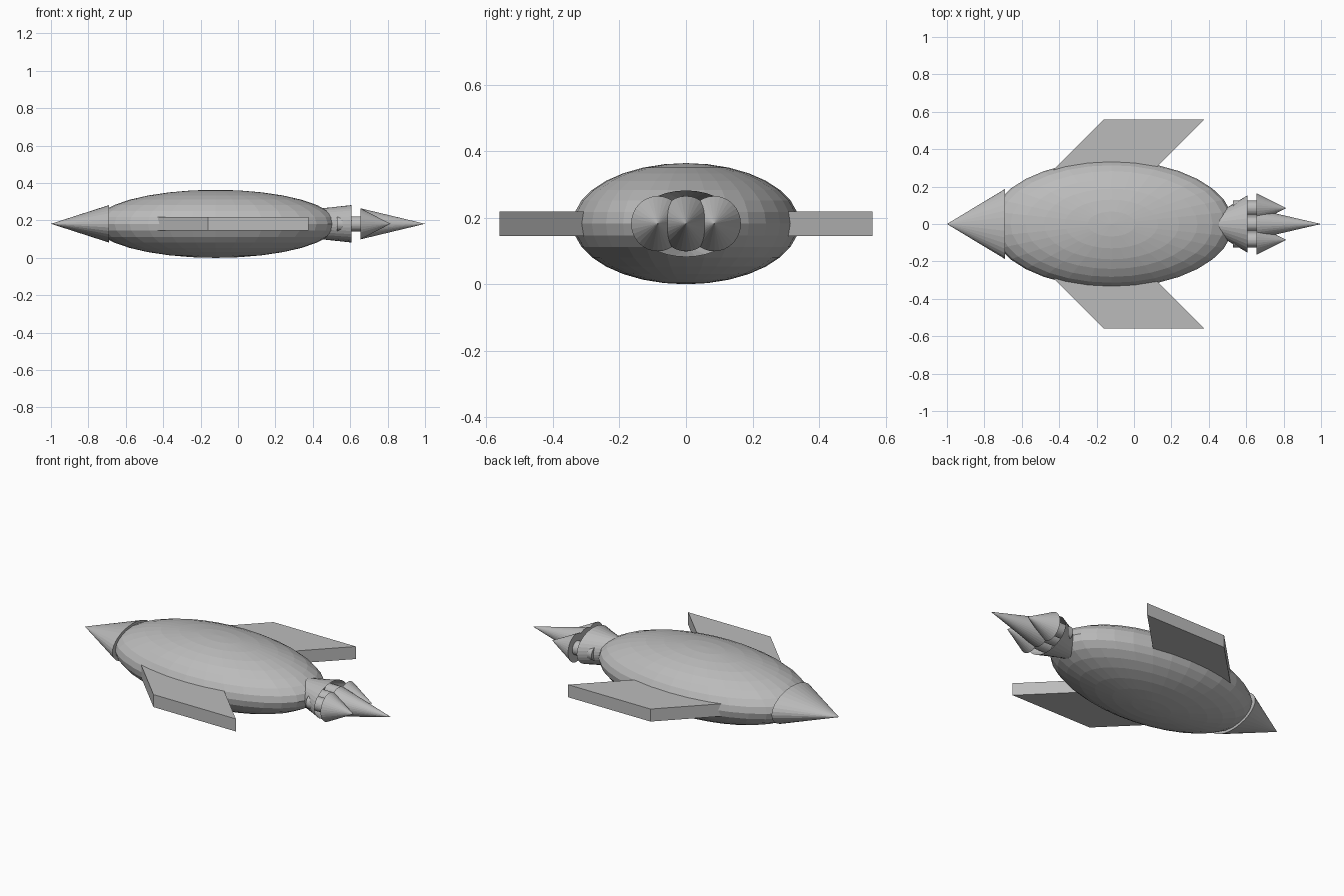
import bpy, bmesh, math
from mathutils import Matrix

if "Cube" in bpy.data.objects:
    bpy.data.objects.remove(bpy.data.objects["Cube"])

ZC = 0.182  # height of the hull axis

grey = bpy.data.materials.new("hull_grey")
grey.diffuse_color = (0.5, 0.5, 0.5, 1)
grey.use_nodes = True
grey.node_tree.nodes["Principled BSDF"].inputs["Base Color"].default_value = grey.diffuse_color


def finish(name, bm):
    bmesh.ops.recalc_face_normals(bm, faces=bm.faces)
    me = bpy.data.meshes.new(name)
    bm.to_mesh(me)
    bm.free()
    me.materials.append(grey)
    ob = bpy.data.objects.new(name, me)
    bpy.context.collection.objects.link(ob)
    return ob


def loft(name, rings, y=0.0, sides=32, cap_start=True, cap_end=True):
    """Elliptical rings (x, radius_y, radius_z) along x; zero radius makes a tip."""
    bm = bmesh.new()
    loops = []
    for x, ry, rz in rings:
        if ry == 0:
            loops.append([bm.verts.new((x, y, ZC))])
        else:
            loops.append([bm.verts.new((x, y + ry * math.cos(a), ZC + rz * math.sin(a)))
                          for a in (2 * math.pi * i / sides for i in range(sides))])
    for a, b in zip(loops, loops[1:]):
        for i in range(sides):
            j = (i + 1) % sides
            if len(a) == 1:
                bm.faces.new((a[0], b[i], b[j]))
            elif len(b) == 1:
                bm.faces.new((a[i], a[j], b[0]))
            else:
                bm.faces.new((a[i], a[j], b[j], b[i]))
    if cap_start and len(loops[0]) > 1:
        bm.faces.new(loops[0])
    if cap_end and len(loops[-1]) > 1:
        bm.faces.new(loops[-1])
    return finish(name, bm)


# Hull: flattened faceted sphere
bm = bmesh.new()
bmesh.ops.create_uvsphere(bm, u_segments=32, v_segments=16, radius=1,
                          matrix=Matrix.Translation((-0.12, 0, ZC)) @ Matrix.Diagonal((0.65, 0.34, ZC, 1)))
finish("hull", bm)

# Nose cone
loft("nose_cone", [(-1.0, 0, 0), (-0.69, 0.187, 0.1)])

# Flared exhaust collar, open at the rear
loft("exhaust_collar", [(0.45, 0.06, 0.083), (0.607, 0.153, 0.1)], cap_end=False)

# Three thruster spikes on short stems
for name, y, tip in (("left", -0.085, 0.815), ("middle", 0, 1.0), ("right", 0.085, 0.815)):
    loft(name + "_thruster_stem", [(0.53, 0.04, 0.04), (0.66, 0.04, 0.04)], y)
    loft(name + "_thruster_spike", [(0.655, 0.08, 0.083), (tip, 0, 0)], y)

# Swept wings
for name, s in (("left", -1), ("right", 1)):
    bm = bmesh.new()
    outline = [(-0.16, 0.56), (0.378, 0.56), (0.058, 0.24), (-0.48, 0.24)]
    base = bm.faces.new([bm.verts.new((x, s * y, ZC - 0.037)) for x, y in outline])
    top = bmesh.ops.extrude_face_region(bm, geom=[base])["geom"]
    bmesh.ops.translate(bm, vec=(0, 0, 0.074),
                        verts=[v for v in top if isinstance(v, bmesh.types.BMVert)])
    finish(name + "_wing", bm)
